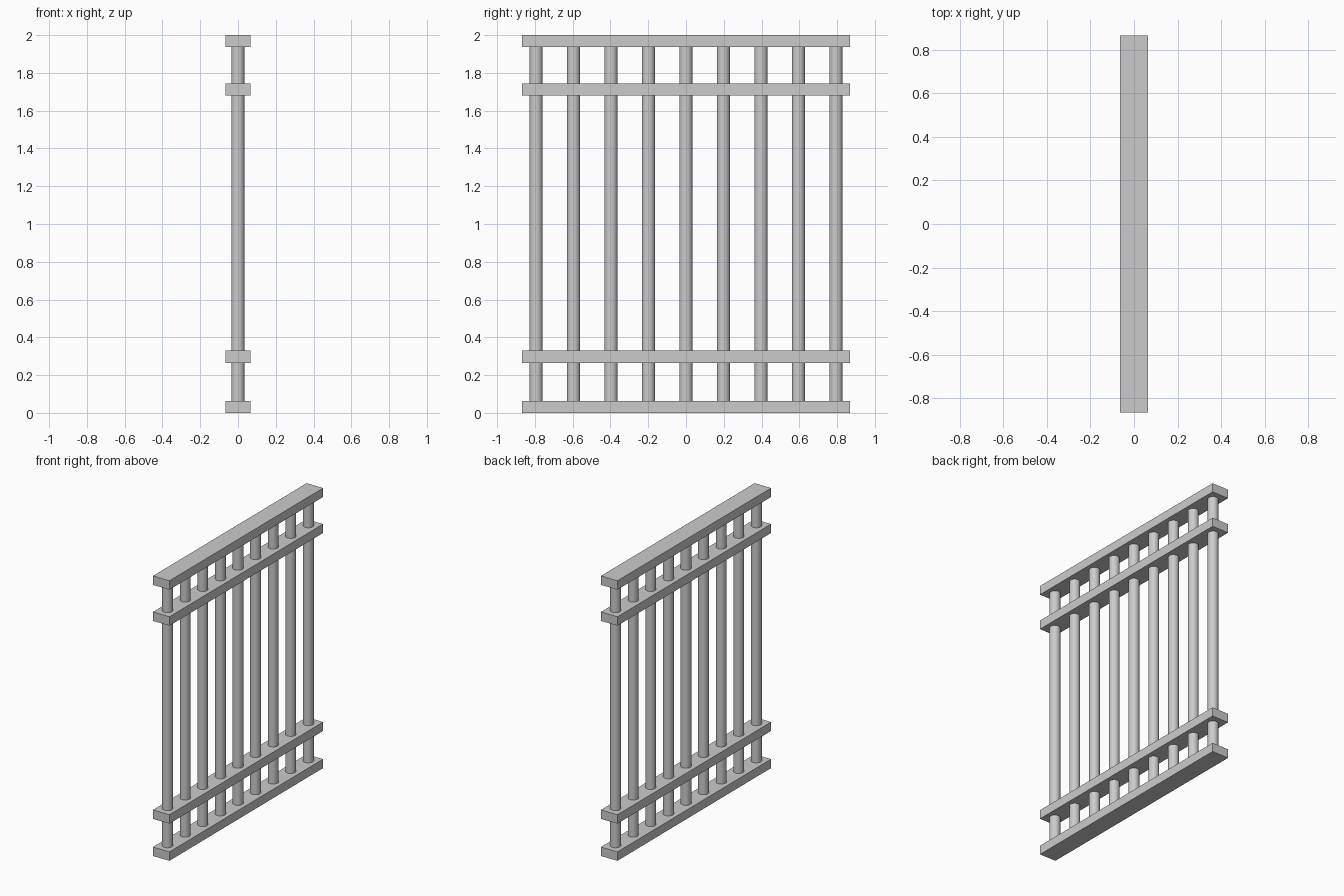
import bpy

if "Cube" in bpy.data.objects:
    bpy.data.objects.remove(bpy.data.objects["Cube"])

HALF_LEN = 0.867
RAIL_W = 0.13
RAIL_H = 0.064
BAR_R = 0.035


def add_rail(name, z):
    bpy.ops.mesh.primitive_cube_add(size=1, location=(0, 0, z))
    rail = bpy.context.object
    rail.name = name
    rail.scale = (RAIL_W, 2 * HALF_LEN, RAIL_H)
    bpy.ops.object.transform_apply(location=False, rotation=False, scale=True)


def add_bar(name, y):
    # Ends are buried inside the top and bottom rails
    bpy.ops.mesh.primitive_cylinder_add(vertices=32, radius=BAR_R,
                                        depth=2 - RAIL_H, location=(0, y, 1))
    bpy.context.object.name = name
    bpy.ops.object.shade_smooth_by_angle()


# Four horizontal rails
for name, z in (("bottom_rail", RAIL_H / 2), ("lower_rail", 0.297),
                ("upper_rail", 1.711), ("top_rail", 2 - RAIL_H / 2)):
    add_rail(name, z)

# Nine evenly spaced round bars
for i in range(9):
    add_bar(f"bar_{i + 1}", (i - 4) * 0.1985)
